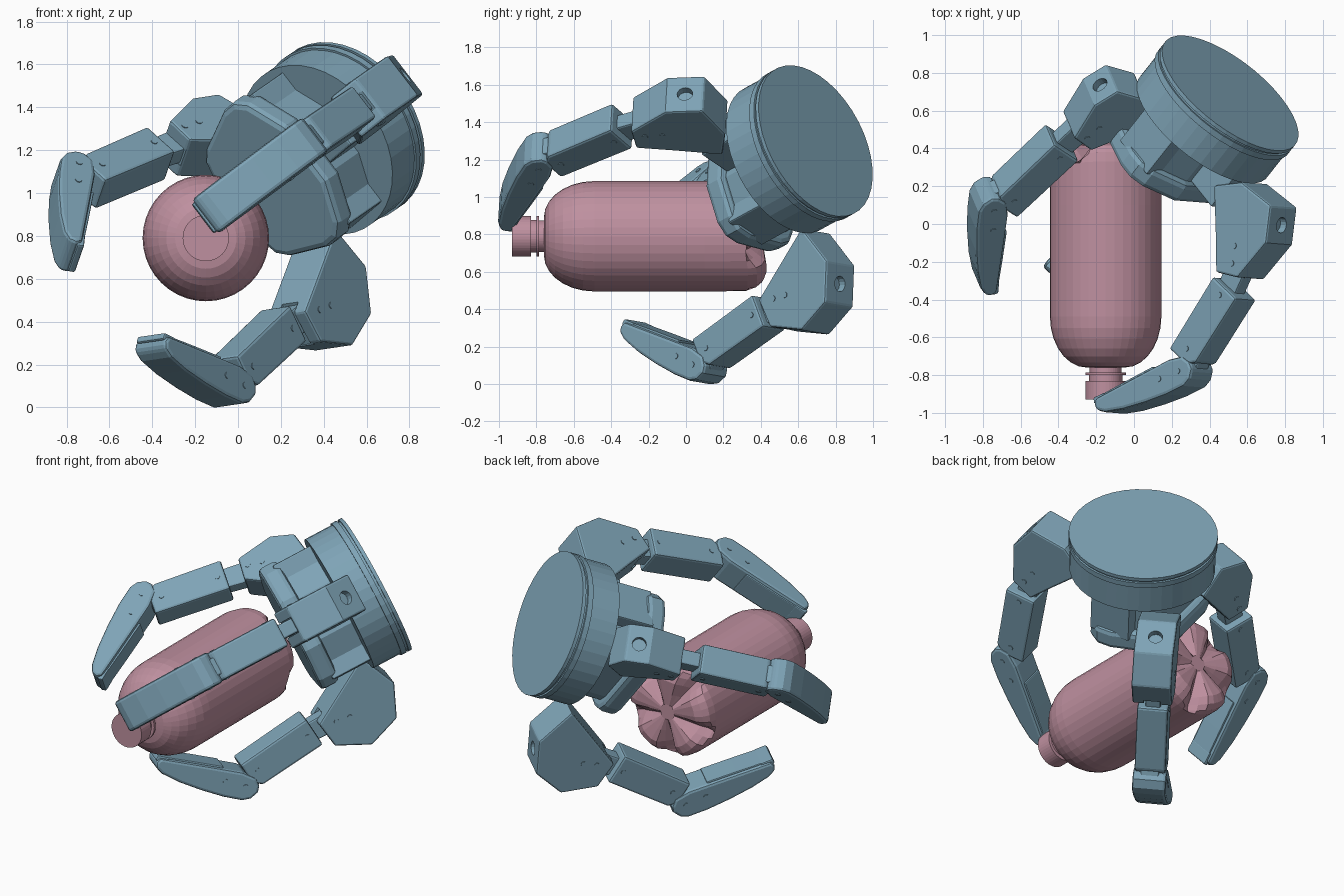
import bpy, bmesh, math
from mathutils import Vector

if "Cube" in bpy.data.objects:
    bpy.data.objects.remove(bpy.data.objects["Cube"])

# Hand frame: mounting face centre, hand axis, thumb direction, sideways direction
O = Vector((0.51, 0.693, 1.30))
AX = Vector((0.57, 0.72, 0.395)).normalized()
EB = Vector((0.547, -0.696, 0.463))
EB = (EB - AX * EB.dot(AX)).normalized()
ES = AX.cross(EB)


def at(e, s, h):
    return O + EB * e + ES * s - AX * h


def material(name, color):
    m = bpy.data.materials.new(name)
    m.diffuse_color = color
    m.use_nodes = True
    m.node_tree.nodes["Principled BSDF"].inputs["Base Color"].default_value = m.diffuse_color
    return m


BLUE = material("hand_blue", (0.21, 0.37, 0.47, 1))
PINK = material("bottle_pink", (0.52, 0.28, 0.35, 1))


def finish(name, bm, mat):
    bmesh.ops.recalc_face_normals(bm, faces=bm.faces)
    me = bpy.data.meshes.new(name)
    bm.to_mesh(me)
    bm.free()
    me.materials.append(mat)
    ob = bpy.data.objects.new(name, me)
    bpy.context.collection.objects.link(ob)
    return ob


def prism(name, base, vec, bevel=0.0, segments=2):
    """Extrude a planar outline of 3D points along vec."""
    bm = bmesh.new()
    lo = [bm.verts.new(p) for p in base]
    hi = [bm.verts.new(p + vec) for p in base]
    bm.faces.new(lo)
    bm.faces.new(hi)
    n = len(base)
    for i in range(n):
        j = (i + 1) % n
        bm.faces.new((lo[i], lo[j], hi[j], hi[i]))
    ob = finish(name, bm, BLUE)
    if bevel:
        m = ob.modifiers.new("soft_edges", 'BEVEL')
        m.width = bevel
        m.segments = segments
        m.limit_method = 'ANGLE'
        m.angle_limit = math.radians(40)
    return ob


def cut(ob, cutter):
    cutter.hide_render = True
    cutter.display_type = 'WIRE'
    m = ob.modifiers.new("cut", 'BOOLEAN')
    m.operation = 'DIFFERENCE'
    m.solver = 'EXACT'
    m.object = cutter


def circle(r, n):
    return [(r * math.cos(2 * math.pi * i / n), r * math.sin(2 * math.pi * i / n)) for i in range(n)]


def palm_part(name, outline, h0, h1, bevel=0.0):
    return prism(name, [at(e, s, h0) for e, s in outline], -AX * (h1 - h0), bevel)


# Mounting disc with a groove near its outer face
for name, r, h0, h1 in (("mount_rim", 0.44, 0, 0.022), ("mount_groove", 0.428, 0.022, 0.036),
                        ("mount_ring", 0.44, 0.036, 0.07), ("mount_body", 0.43, 0.07, 0.25)):
    palm_part(name, circle(r, 40), h0, h1)

# Palm: neck, rounded front plate and two side housings
half = [(-0.33, 0.2), (-0.31, 0.27), (-0.25, 0.32), (-0.02, 0.40), (0.07, 0.40), (0.14, 0.35), (0.24, 0.16)]
outline = half + [(e, -s) for e, s in reversed(half)]
palm_part("palm_neck", [(e * 0.85, s * 0.85) for e, s in outline], 0.24, 0.47)
palm_part("palm_plate", outline, 0.46, 0.585, 0.03)
for side in (-1, 1):
    c = 0.27 * side
    palm_part("palm_housing", [(-0.13, c - 0.11), (0.13, c - 0.11), (0.13, c + 0.11), (-0.13, c + 0.11)],
              0.24, 0.5, 0.008)
palm_part("thumb_mount", [(0.12, -0.1), (0.4, -0.1), (0.4, 0.1), (0.12, 0.1)], 0.24, 0.46, 0.01)


def finger(label, e0, g, block, start, end, joint, tip):
    """Finger in one plane: outline points are (outward, forward), width is across."""
    ge, gs = g

    def F(p, w):
        return at(e0 + ge * p[0] - gs * w, gs * p[0] + ge * w, p[1])

    def slab(part, poly, w, bevel=0.0):
        return prism(label + "_" + part, [F(p, -w) for p in poly], F((0, 0), w) - F((0, 0), -w), bevel)

    def strip(p, q, a, b):
        p, q = Vector(p), Vector(q)
        d = (q - p).normalized()
        n = Vector((d.y, -d.x))
        return [p + n * a, q + n * b, q - n * b, p - n * a]

    def screws(part, spots, w):
        for c in spots:
            slab(part, [(c[0] + x, c[1] + y) for x, y in circle(0.016, 10)], w + 0.004)

    start, end, joint, tip = map(Vector, (start, end, joint, tip))
    back = start - (end - start).normalized() * 0.1

    # Knuckle block with a fork slot and a round hole in its outer facet
    ob = slab("knuckle_block", block, 0.118, 0.012)
    cut(ob, slab("fork_cutter", strip(back, start + (end - start) * 0.4, 0.16, 0.16), 0.05))
    a, b = Vector(block[2]), Vector(block[3])
    mid, d = (a + b) / 2, (b - a).normalized()
    n = Vector((d.y, -d.x))
    centre = Vector((sum(p[0] for p in block), sum(p[1] for p in block))) / len(block)
    if n.dot(mid - centre) < 0:
        n = -n
    ring = [F(mid - n * 0.04 + d * x, y) for x, y in circle(0.042, 16)]
    cut(ob, prism(label + "_hole_cutter", ring, F(n * 0.1, 0) - F((0, 0), 0)))
    screws("block_screw", [centre.lerp(back, 0.4), centre.lerp(back, 0.8)], 0.118)

    # Links joining block, middle segment and fingertip
    slab("rear_link", strip(centre.lerp(back, 0.5), start + (end - start) * 0.2, 0.07, 0.06), 0.045, 0.01)
    slab("front_link", strip(end - (end - start) * 0.2, joint, 0.07, 0.06), 0.055, 0.01)

    # Middle segment with one chamfered corner
    box = strip(start, end, 0.098, 0.094)
    along = (end - start).normalized()
    box = [box[0], box[1] - along * 0.05, box[1].lerp(box[2], 0.25), box[2], box[3]]
    slab("middle_segment", box, 0.092, 0.014)
    screws("middle_screw", [start + along * 0.05, end - along * 0.07], 0.092)

    # Curved fingertip with grip pad
    t = (tip - joint).normalized()
    o = Vector((t.y, -t.x))
    L = (tip - joint).length

    def T(pts):
        return [joint + t * (x * L) + o * y for x, y in pts]

    slab("fingertip", T([(-0.13, 0.01), (-0.08, 0.058), (0, 0.082), (0.2, 0.09), (0.45, 0.086), (0.7, 0.073),
                         (0.9, 0.05), (0.98, 0.024), (1.0, -0.01), (0.97, -0.04), (0.4, -0.07),
                         (0.1, -0.085), (-0.06, -0.072), (-0.12, -0.03)]), 0.1, 0.022)
    slab("grip_pad", T([(0.3, -0.06), (0.95, -0.03), (0.95, -0.05), (0.62, -0.07), (0.3, -0.087)]), 0.08, 0.006)
    slab("tip_cap", T([(0.87, 0.0), (1.01, -0.02), (1.0, -0.052), (0.87, -0.055)]), 0.085, 0.008)
    screws("tip_screw", T([(0.02, -0.005), (0.24, -0.005)]), 0.1)


finger("thumb", 0.0, (1, 0),
       [(0.34, 0.36), (0.46, 0.22), (0.69, 0.17), (0.81, 0.33), (0.805, 0.59), (0.68, 0.67), (0.53, 0.53)],
       (0.765, 0.70), (0.825, 1.17), (0.875, 1.21), (0.595, 1.74))
finger("upper_finger", -0.172, (-0.4, -0.915),
       [(0.18, 0.4), (0.31, 0.25), (0.49, 0.27), (0.55, 0.40), (0.52, 0.63), (0.38, 0.66)],
       (0.48, 0.74), (0.56, 1.20), (0.63, 1.22), (0.295, 1.71))
finger("lower_finger", -0.172, (-0.4, 0.915),
       [(0.57, 0.67), (0.32, 0.27), (0.56, 0.16), (0.77, 0.24), (0.845, 0.44), (0.74, 0.64)],
       (0.61, 0.71), (0.665, 1.18), (0.72, 1.215), (0.31, 1.635))

# Bottle turned about the y direction, with five grooves in the foot
N = 40
dome = [(0.1 + 0.195 * math.cos(a), -0.49 - 0.27 * math.sin(a))
        for a in [math.pi / 2 * k / 7 for k in range(8)]]
profile = [(0.05, 0.41, 0.1), (0.13, 0.42, 0.5), (0.215, 0.43, 0.9), (0.26, 0.415, 1), (0.288, 0.38, 0.7),
           (0.295, 0.33, 0.1)]
profile += [(0.295, 0.1, 0), (0.295, -0.2, 0)] + [(r, y, 0) for r, y in dome]
profile += [(r, y, 0) for r, y in ((0.085, -0.76), (0.085, -0.785), (0.108, -0.785), (0.108, -0.80),
                                   (0.088, -0.80), (0.088, -0.83), (0.108, -0.83), (0.108, -0.93))]
bm = bmesh.new()
rings = []
for r, y, depth in profile:
    ring = []
    for j in range(N):
        k = abs((j + 4) % 8 - 4)
        g = depth * max(0, 1 - k / 2.2)
        rr, a = r * (1 - 0.06 * g), 2 * math.pi * j / N
        ring.append(bm.verts.new((-0.15 + rr * math.sin(a), y - 0.1 * g, 0.79 - rr * math.cos(a))))
    rings.append(ring)
for p, q in zip(rings, rings[1:]):
    for j in range(N):
        bm.faces.new((p[j], p[(j + 1) % N], q[(j + 1) % N], q[j]))
bm.faces.new(rings[0])
bm.faces.new(rings[-1])
finish("bottle", bm, PINK)
